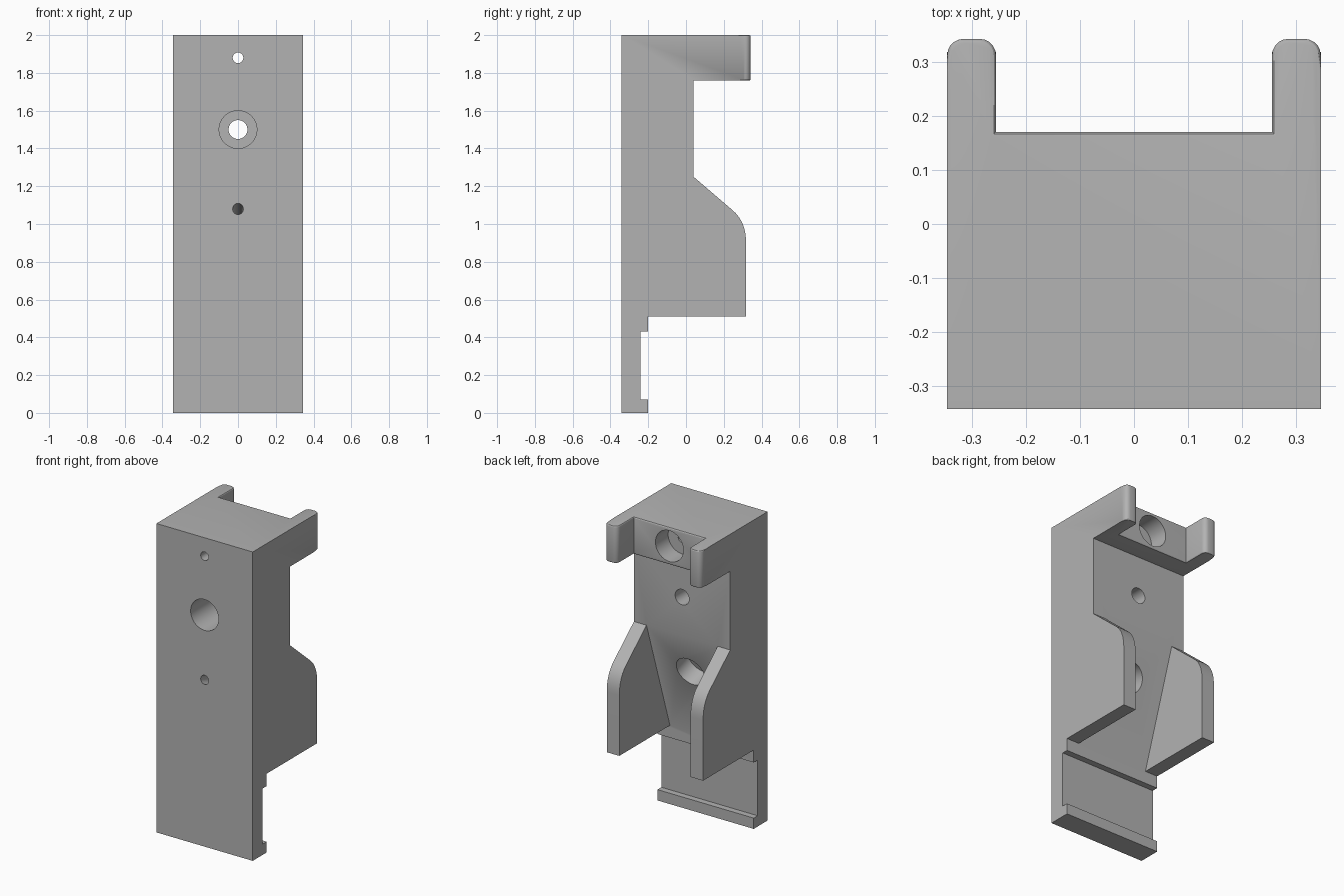
import bpy, bmesh, math
from mathutils import Vector

cube = bpy.data.objects.get("Cube")
if cube:
    bpy.data.objects.remove(cube, do_unlink=True)

HALF = 0.345      # half width of the body
INNER = 0.255     # half width between the side walls
FRONT, BACK = -0.342, 0.342

grey = bpy.data.materials.new("plain grey")
grey.use_nodes = True
grey.diffuse_color = (0.45, 0.45, 0.45, 1)
grey.node_tree.nodes["Principled BSDF"].inputs["Base Color"].default_value = (0.45, 0.45, 0.45, 1)


def add_object(name, bm):
    bmesh.ops.recalc_face_normals(bm, faces=bm.faces)
    mesh = bpy.data.meshes.new(name)
    bm.to_mesh(mesh)
    bm.free()
    mesh.materials.append(grey)
    obj = bpy.data.objects.new(name, mesh)
    bpy.context.collection.objects.link(obj)
    return obj


def side_prism(name, profile, half):
    """Extrude a (y, z) outline across the width."""
    bm = bmesh.new()
    face = bm.faces.new([bm.verts.new((-half, y, z)) for y, z in profile])
    new = bmesh.ops.extrude_face_region(bm, geom=[face])["geom"]
    bmesh.ops.translate(bm, vec=(2 * half, 0, 0),
                        verts=[v for v in new if isinstance(v, bmesh.types.BMVert)])
    return add_object(name, bm)


def drill(name, start, end, radius):
    """Cylinder between two (y, z) points on the centre plane."""
    a, b = Vector((0, *start)), Vector((0, *end))
    bm = bmesh.new()
    bmesh.ops.create_cone(bm, cap_ends=True, segments=48, radius1=radius,
                          radius2=radius, depth=(b - a).length)
    obj = add_object(name, bm)
    turn = (b - a).to_track_quat('Z', 'Y').to_matrix().to_4x4()
    obj.data.transform(turn)
    obj.data.transform(turn.Translation((a + b) / 2))
    return obj


def cut(target, cutter):
    cutter.hide_render = True
    mod = target.modifiers.new("cut", 'BOOLEAN')
    mod.operation, mod.solver, mod.object = 'DIFFERENCE', 'EXACT', cutter
    bpy.context.view_layer.objects.active = target
    bpy.ops.object.modifier_apply(modifier=mod.name)
    bpy.data.objects.remove(cutter, do_unlink=True)


def bevel(obj, rule, width, segments):
    bm = bmesh.new()
    bm.from_mesh(obj.data)
    edges = [e for e in bm.edges if rule(e.verts[0].co, e.verts[1].co)]
    bmesh.ops.bevel(bm, geom=edges, offset=width, segments=segments,
                    profile=0.5, affect='EDGES', clamp_overlap=True)
    bm.to_mesh(obj.data)
    bm.free()


# Side outline with a rounded shoulder on the cheeks
p0, p1, p2 = Vector((0.25, 1.07)), Vector((0.318, 1.01)), Vector((0.318, 0.9))
shoulder = []
for i in range(11):
    t = i / 10
    shoulder.append(tuple(p2 * (1 - t) ** 2 + p1 * 2 * t * (1 - t) + p0 * t * t))
outline = [(FRONT, 0), (-0.2, 0), (-0.2, 0.07), (-0.24, 0.07), (-0.24, 0.43),
           (-0.2, 0.43), (-0.2, 0.51), (0.318, 0.51)] + shoulder
outline += [(0.04, 1.25), (0.04, 1.76), (BACK, 1.76), (BACK, 2), (FRONT, 2)]
body = side_prism("bracket_body", outline, HALF)

# Sloped pocket between the cheeks, and gap between the top prongs
cut(body, side_prism("pocket_cutter", [(0.04, 1.25), (-0.2, 0.51), (-0.19, 0.45),
                                       (0.5, 0.45), (0.5, 1.25)], INNER))
cut(body, side_prism("gap_cutter", [(0.17, 1.7), (0.5, 1.7), (0.5, 2.1), (0.17, 2.1)], INNER))

# Rounded prong tips, then softened rims
bevel(body, lambda a, b: min(a.y, b.y) > BACK - 0.001 and abs(a.z - b.z) > 0.2, 0.03, 5)
bevel(body, lambda a, b: min(a.y, b.y) > 0.165 and min(a.z, b.z) > 1.75
      and abs(a.z - b.z) < 0.001 and not (abs(a.x) > HALF - 0.001 and abs(b.x) > HALF - 0.001),
      0.008, 3)

# Upper screw hole with its counterbore at the back
cut(body, drill("upper_counterbore", (0.04, 1.88), (0.5, 1.88), 0.1))
cut(body, drill("upper_hole", (-0.5, 1.88), (0.1, 1.88), 0.028))

# Middle hole with its counterbore at the front
cut(body, drill("middle_counterbore", (-0.5, 1.5), (-0.07, 1.5), 0.1))
cut(body, drill("middle_hole", (-0.2, 1.5), (0.2, 1.5), 0.05))

# Lower hole, square to the sloped pocket floor
entry = Vector((FRONT, 1.08))
axis = Vector((0.74, -0.24)).normalized()
cut(body, drill("lower_counterbore", entry + axis * 0.19, entry + axis * 0.7, 0.1))
cut(body, drill("lower_hole", entry - axis * 0.1, entry + axis * 0.25, 0.028))

# Smooth rounds, sharp edges
bpy.ops.object.select_all(action='DESELECT')
body.select_set(True)
bpy.context.view_layer.objects.active = body
bpy.ops.object.shade_smooth_by_angle(angle=math.radians(30))
